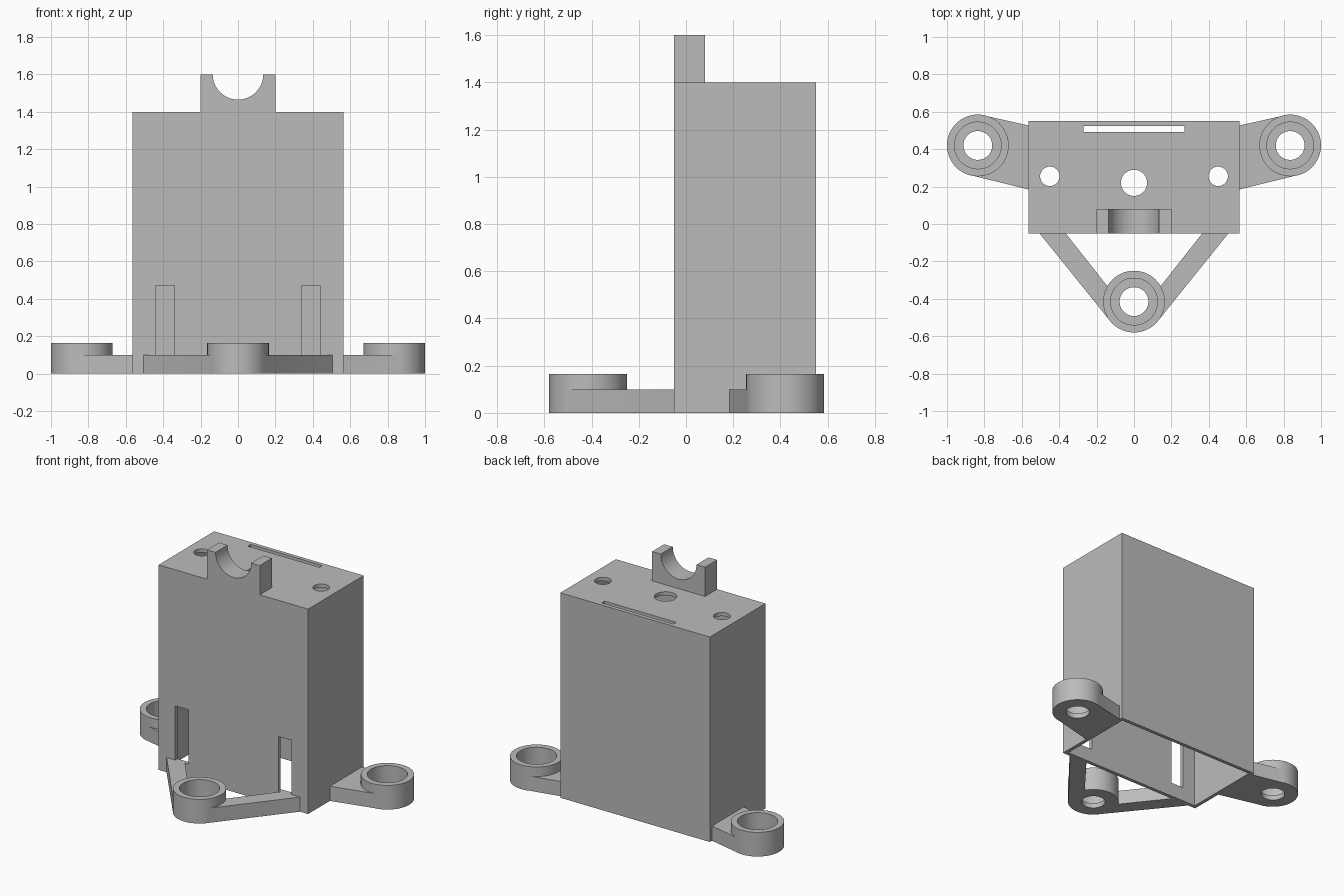
import bpy, bmesh, math

if "Cube" in bpy.data.objects:
    bpy.data.objects.remove(bpy.data.objects["Cube"])

grey = bpy.data.materials.new("plain_grey")
grey.diffuse_color = (0.5, 0.5, 0.5, 1)
grey.use_nodes = True
grey.node_tree.nodes["Principled BSDF"].inputs["Base Color"].default_value = grey.diffuse_color


def prism(name, pts, z0, z1):
    """Extrude an outline in the xy plane from z0 to z1."""
    bm = bmesh.new()
    face = bm.faces.new([bm.verts.new((x, y, z0)) for x, y in pts])
    up = bmesh.ops.extrude_face_region(bm, geom=[face])["geom"]
    for v in up:
        if isinstance(v, bmesh.types.BMVert):
            v.co.z = z1
    bmesh.ops.recalc_face_normals(bm, faces=bm.faces)
    me = bpy.data.meshes.new(name)
    bm.to_mesh(me)
    bm.free()
    me.materials.append(grey)
    ob = bpy.data.objects.new(name, me)
    bpy.context.collection.objects.link(ob)
    return ob


def box(name, x0, x1, y0, y1, z0, z1):
    return prism(name, [(x0, y0), (x1, y0), (x1, y1), (x0, y1)], z0, z1)


def disc(name, x, y, r, z0, z1, n=64):
    ring = [math.tau * i / n for i in range(n)]
    return prism(name, [(x + r * math.cos(a), y + r * math.sin(a)) for a in ring], z0, z1)


def combine(ob, tool, op):
    """Apply a boolean and discard the tool."""
    bpy.context.view_layer.objects.active = ob
    m = ob.modifiers.new("cut", 'BOOLEAN')
    m.operation, m.solver, m.object = op, 'EXACT', tool
    bpy.ops.object.modifier_apply(modifier=m.name)
    bpy.data.objects.remove(tool)


def smooth(ob):
    bpy.ops.object.select_all(action='DESELECT')
    ob.select_set(True)
    bpy.context.view_layer.objects.active = ob
    bpy.ops.object.shade_smooth_by_angle(angle=math.radians(30))


# Hollow housing, open at the bottom
W, Y0, Y1, H, T = 0.565, -0.05, 0.55, 1.4, 0.025
housing = box("housing", -W, W, Y0, Y1, 0, H)
combine(housing, box("cavity", -W + T, W - T, Y0 + T, Y1 - T, -0.1, H - T), 'DIFFERENCE')

# Holes and cable slot in the top
for x, y, r in ((0, 0.22, 0.07), (-0.45, 0.255, 0.052), (0.45, 0.255, 0.052)):
    combine(housing, disc("top_hole", x, y, r, 1.3, 1.5, 48), 'DIFFERENCE')
combine(housing, box("top_slot", -0.27, 0.27, 0.492, 0.523, 1.3, 1.5), 'DIFFERENCE')

# Upright slots in the front wall
for x in (-0.39, 0.39):
    combine(housing, box("front_slot", x - 0.05, x + 0.05, -0.1, 0.0, 0.1, 0.47), 'DIFFERENCE')
smooth(housing)

# Half-round cradle flush with the front wall
R = 0.135
arc = [(R * math.cos(a), 0.2 - R * math.sin(a))
       for a in (math.pi - math.pi * i / 32 for i in range(33))]
cradle = prism("cradle", [(-0.2, 0), (0.2, 0), (0.2, 0.2)] + arc[::-1] + [(-0.2, 0.2)], 0, 0.13)
for v in cradle.data.vertices:
    x, z, d = v.co
    v.co = (x, Y0 + 0.13 - d, H + z)
smooth(cradle)


def foot(name, x, y, arms):
    """Round mounting foot with its arms and a counterbored hole."""
    ob = disc(name, x, y, 0.165, 0, 0.165)
    for pts in arms:
        combine(ob, prism("arm", pts, 0, 0.1), 'UNION')
    combine(ob, disc("counterbore", x, y, 0.125, 0.035, 0.3), 'DIFFERENCE')
    combine(ob, disc("bolt_hole", x, y, 0.077, -0.1, 0.1), 'DIFFERENCE')
    smooth(ob)


# Side feet on tapered arms, front foot on a pair of struts
for s, side in ((-1, "left"), (1, "right")):
    arm = [(0.565, 0.185), (0.865, 0.259), (0.797, 0.579), (0.565, 0.527)]
    foot(side + "_foot", s * 0.835, 0.42, [[(s * x, y) for x, y in arm]])
strut = [(0.505, -0.05), (0.365, -0.05), (0.10, -0.386), (0.128, -0.518)]
foot("front_foot", 0, -0.415, [[(s * x, y) for x, y in strut] for s in (-1, 1)])
